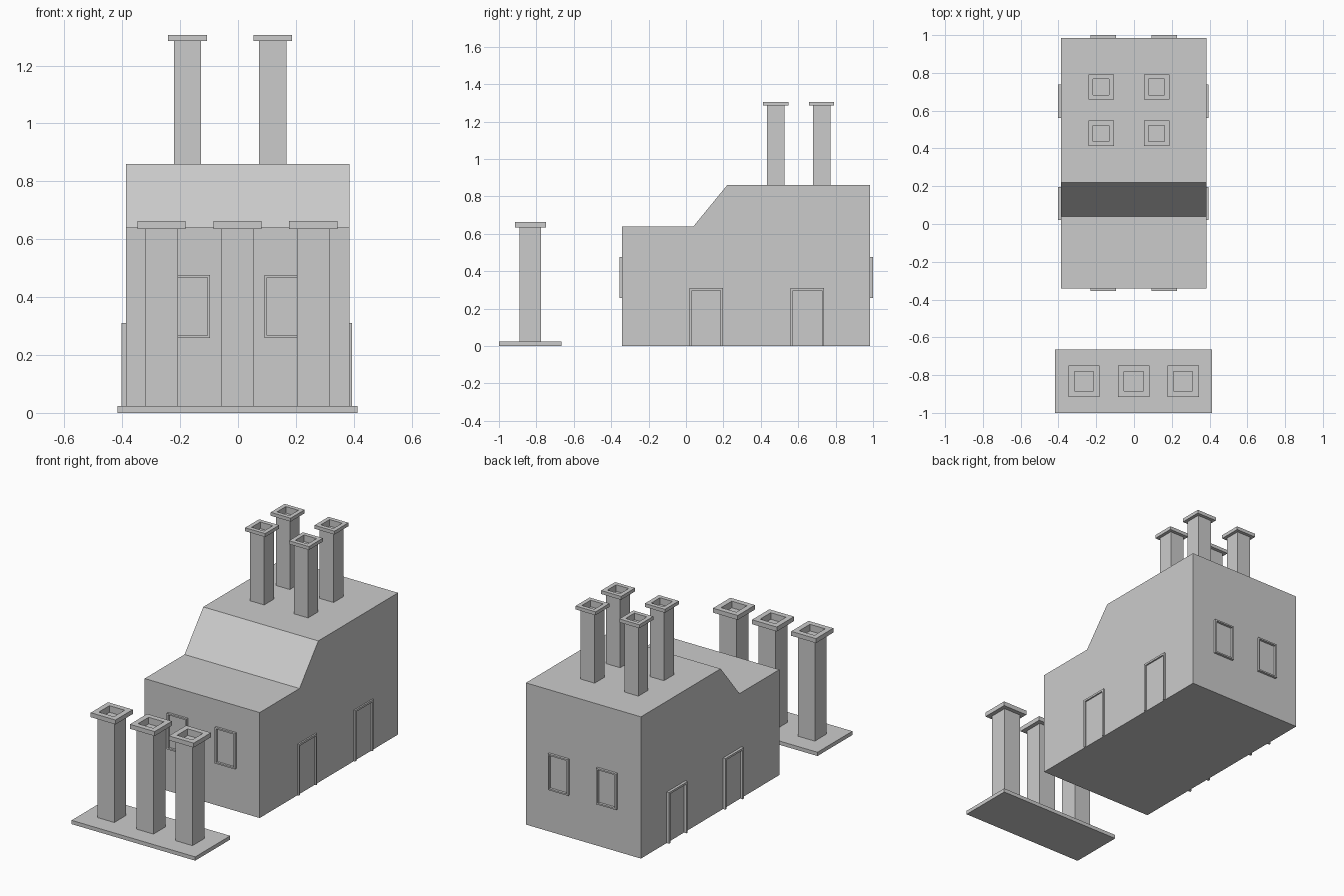
import bpy

if "Cube" in bpy.data.objects:
    bpy.data.objects.remove(bpy.data.objects["Cube"])


def make_mesh(name, verts, faces):
    me = bpy.data.meshes.new(name)
    me.from_pydata(verts, [], faces)
    me.update()
    ob = bpy.data.objects.new(name, me)
    bpy.context.collection.objects.link(ob)
    return ob


def extrude_x(name, profile, x0, x1):
    """Solid from a counter-clockwise (y, z) profile swept along x."""
    n = len(profile)
    verts = [(x, y, z) for x in (x0, x1) for y, z in profile]
    faces = [tuple(reversed(range(n))), tuple(range(n, 2 * n))]
    faces += [(i, (i + 1) % n, n + (i + 1) % n, n + i) for i in range(n)]
    return make_mesh(name, verts, faces)


def box(name, x0, x1, y0, y1, z0, z1):
    return extrude_x(name, [(y0, z0), (y1, z0), (y1, z1), (y0, z1)], x0, x1)


def chimney(name, cx, cy, z0, z_cap, z1, shaft, cap, hole, depth=0.04):
    """Square stack from rings of (half width, height), open at the top."""
    rings = [(shaft, z0), (shaft, z_cap), (cap, z_cap), (cap, z1),
             (hole, z1), (hole, z1 - depth)]
    verts = [(cx + sx * h, cy + sy * h, z) for h, z in rings
             for sx, sy in ((-1, -1), (1, -1), (1, 1), (-1, 1))]
    faces = [(3, 2, 1, 0)]
    for r in range(len(rings) - 1):
        for i in range(4):
            j = (i + 1) % 4
            faces.append((4 * r + i, 4 * r + j, 4 * r + 4 + j, 4 * r + 4 + i))
    k = 4 * (len(rings) - 1)
    faces.append((k, k + 1, k + 2, k + 3))
    return make_mesh(name, verts, faces)


def frame(name, axis, a0, a1, d0, d1, z0, z1, t, sill):
    """Raised surround running along x or y, with depth range d0..d1."""
    # (along, height) outline; an open-bottom surround has no sill
    bars = [(a0, a0 + t, z0, z1), (a1 - t, a1, z0, z1),
            (a0 + t, a1 - t, z1 - t, z1)]
    if sill:
        bars.append((a0 + t, a1 - t, z0, z0 + t))
    for i, (p, q, lo, hi) in enumerate(bars):
        part = f"{name}_bar_{i}"
        if axis == 'x':
            box(part, p, q, d0, d1, lo, hi)
        else:
            box(part, d0, d1, p, q, lo, hi)


# Main building with stepped, sloping roof
extrude_x("building", [(-0.342, 0), (0.985, 0), (0.985, 0.86), (0.22, 0.86),
                       (0.04, 0.64), (-0.342, 0.64)], -0.387, 0.385)

# Four roof chimneys
for cx in (-0.174, 0.12):
    for cy in (0.48, 0.725):
        chimney("roof_chimney", cx, cy, 0.85, 1.285, 1.306, 0.047, 0.067, 0.042)

# Separate plinth with three chimneys
box("plinth", -0.417, 0.413, -1.0, -0.665, 0, 0.023)
for cx in (-0.265, -0.002, 0.26):
    chimney("plinth_chimney", cx, -0.832, 0.02, 0.635, 0.662, 0.057, 0.083, 0.051)

# Window surrounds on front and back
for d0, d1 in ((-0.355, -0.34), (0.983, 1.0)):
    for a0, a1 in ((-0.23, -0.096), (0.092, 0.228)):
        frame("window", 'x', a0, a1, d0, d1, 0.258, 0.477, 0.009, True)

# Door surrounds on both sides
for d0, d1 in ((-0.403, -0.385), (0.383, 0.394)):
    for a0, a1 in ((0.02, 0.197), (0.56, 0.738)):
        frame("door", 'y', a0, a1, d0, d1, 0, 0.31, 0.012, False)
